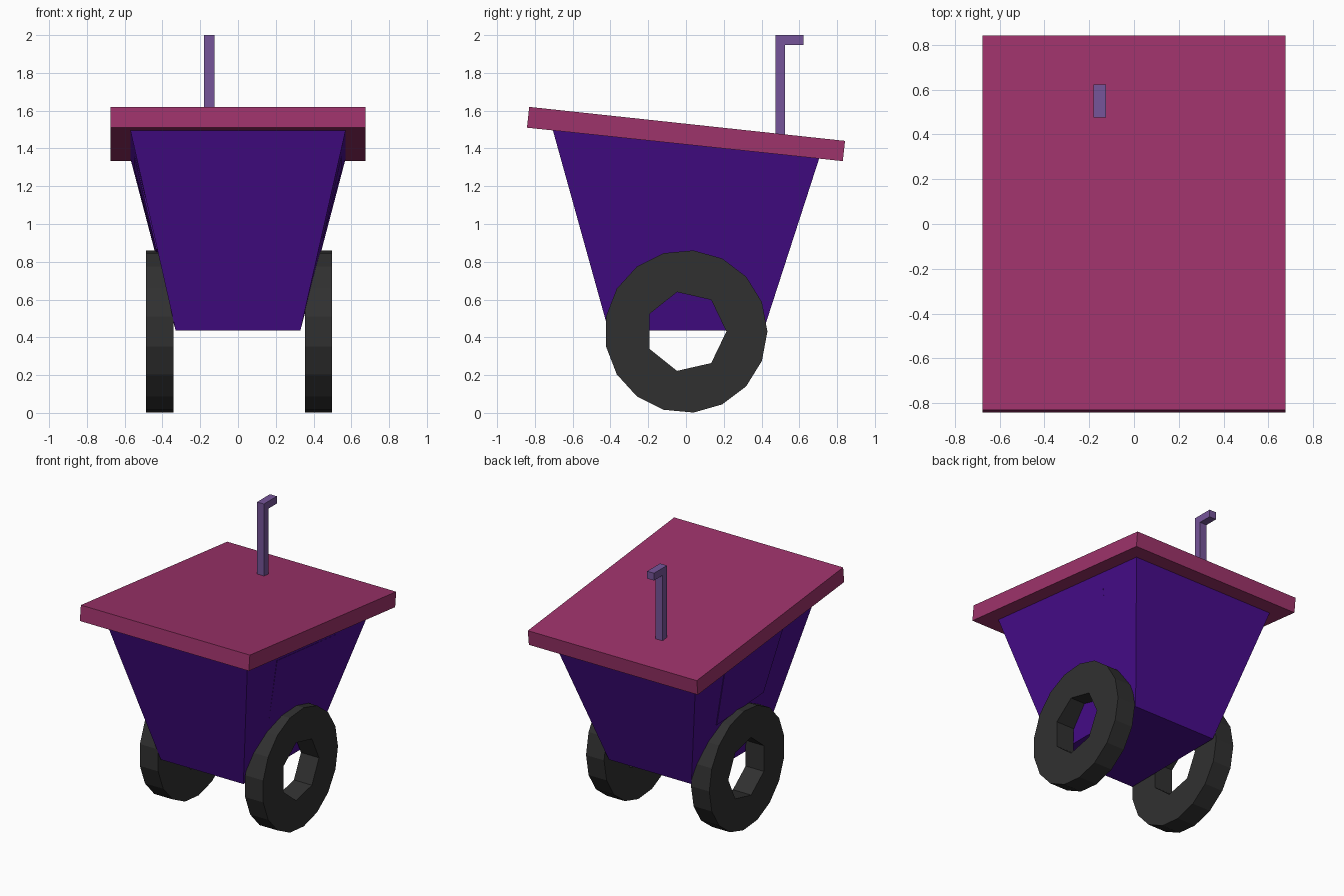
import bpy, bmesh
from math import cos, sin, tau
from mathutils import Vector

if "Cube" in bpy.data.objects:
    bpy.data.objects.remove(bpy.data.objects["Cube"])


def material(name, rgb):
    m = bpy.data.materials.new(name)
    m.diffuse_color = (*rgb, 1)
    m.use_nodes = True
    m.node_tree.nodes["Principled BSDF"].inputs["Base Color"].default_value = m.diffuse_color
    return m


PURPLE = material("purple", (0.065, 0.004, 0.27))
PINK = material("pink", (0.34, 0.033, 0.145))
RUBBER = material("rubber", (0.03, 0.03, 0.03))
LILAC = material("lilac", (0.18, 0.09, 0.32))


def finish(name, bm, mat):
    bmesh.ops.recalc_face_normals(bm, faces=bm.faces)
    me = bpy.data.meshes.new(name)
    bm.to_mesh(me)
    bm.free()
    me.materials.append(mat)
    ob = bpy.data.objects.new(name, me)
    bpy.context.collection.objects.link(ob)
    return ob


def loft(name, lower, upper, mat):
    """Closed solid between two four-point loops."""
    bm = bmesh.new()
    a = [bm.verts.new(p) for p in lower]
    b = [bm.verts.new(p) for p in upper]
    bm.faces.new(a)
    bm.faces.new(b)
    for i in range(4):
        j = (i + 1) % 4
        bm.faces.new((a[i], a[j], b[j], b[i]))
    return finish(name, bm, mat)


def prism_x(name, loops, x0, x1, mat):
    """Fill y/z outlines (later ones are holes) and extrude along x."""
    bm = bmesh.new()
    edges = []
    for pts in loops:
        vs = [bm.verts.new((x0, y, z)) for y, z in pts]
        edges += [bm.edges.new((vs[i - 1], vs[i])) for i in range(len(vs))]
    bmesh.ops.triangle_fill(bm, edges=edges, use_beauty=True)
    ext = bmesh.ops.extrude_face_region(bm, geom=bm.faces[:], use_keep_orig=True)
    moved = [g for g in ext["geom"] if isinstance(g, bmesh.types.BMVert)]
    bmesh.ops.translate(bm, vec=(x1 - x0, 0, 0), verts=moved)
    bmesh.ops.dissolve_limit(bm, angle_limit=0.01, verts=bm.verts[:], edges=bm.edges[:])
    return finish(name, bm, mat)


def ring(n, r):
    return [(r * cos(tau * i / n), 0.431 + r * sin(tau * i / n)) for i in range(n)]


# Tapered bin whose top follows the sloping lid
B0, B1 = Vector((0.33, -0.41, 0.435)), Vector((0.33, 0.41, 0.435))
T0, T1 = Vector((0.57, -0.705, 1.497)), Vector((0.57, 0.705, 1.347))
flip = lambda p: Vector((-p.x, p.y, p.z))
loft("bin_body", (B0, B1, flip(B1), flip(B0)), (T0, T1, flip(T1), flip(T0)), PURPLE)

# Nearly flush panel on each side wall
panel = [B0.lerp(B1, u).lerp(T0.lerp(T1, u), v)
         for u, v in ((0.25, 0.42), (0.75, 0.42), (0.75, 0.9), (0.25, 0.9))]
for side, f in (("right", lambda p: p), ("left", flip)):
    loft(side + "_side_panel", [f(p - Vector((0.01, 0, 0))) for p in panel],
         [f(p + Vector((0.003, 0, 0))) for p in panel], PURPLE)

# Sloping lid slab
prism_x("lid", [[(-0.83, 1.62), (-0.842, 1.51), (0.83, 1.333), (0.842, 1.44)]],
        -0.676, 0.676, PINK)

# Wheels with a seven-sided hole
for side, x0, x1 in (("left", -0.488, -0.342), ("right", 0.354, 0.498)):
    prism_x(side + "_wheel", [ring(17, 0.431), ring(7, 0.214)], x0, x1, RUBBER)

# Hooked handle rising through the lid
prism_x("handle", [[(0.475, 1.4), (0.525, 1.4), (0.525, 1.947), (0.622, 1.947),
                    (0.622, 2.0), (0.475, 2.0)]], -0.18, -0.125, LILAC)
